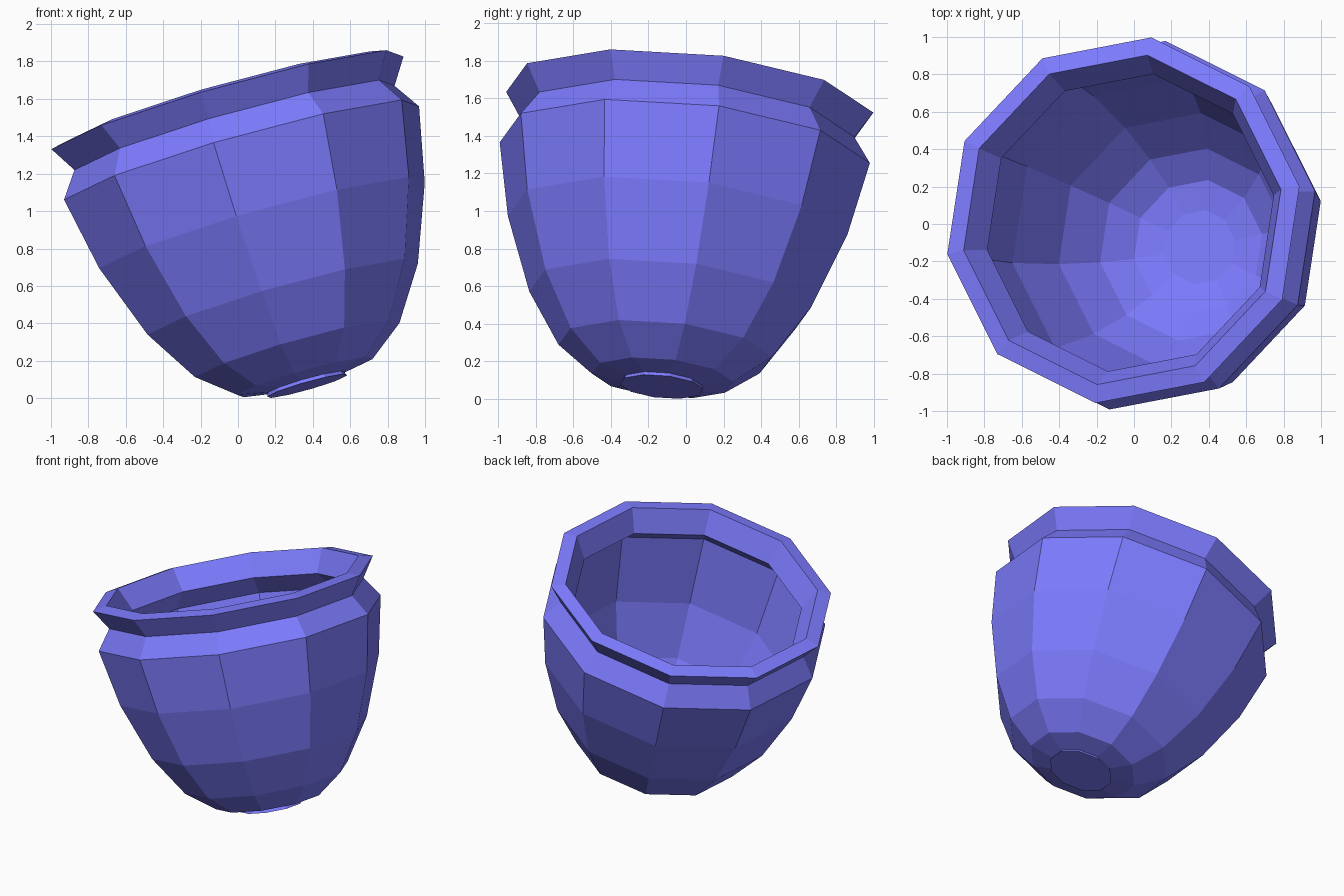
import bpy, bmesh
from math import cos, sin, tau
from mathutils import Vector, Matrix

if "Cube" in bpy.data.objects:
    bpy.data.objects.remove(bpy.data.objects["Cube"])

SIDES = 10

# Closed wall profile (radius, height along the pot axis): foot, outside, rim, inside
PROFILE = [
    (0.225, 0.0), (0.215, 0.02), (0.38, 0.05), (0.575, 0.20), (0.76, 0.485),
    (0.915, 0.895), (0.998, 1.30), (0.90, 1.44), (0.99, 1.58),
    (0.892, 1.602), (0.805, 1.44), (0.935, 1.305), (0.845, 0.80),
    (0.69, 0.43), (0.52, 0.21), (0.36, 0.10), (0.20, 0.07),
]

# Leaning frame: w is the pot axis, u points at one corner of the decagon
w = Vector((-0.270, 0.095, 0.958)).normalized()
u = Vector((0.94, 0.18, 0.245))
u = (u - w * u.dot(w)).normalized()
v = w.cross(u)
lean = Matrix((u, v, w)).transposed().to_4x4()
lean.translation = (0.37, -0.13, 0.065)

# Pot: sweep the profile around the axis
bm = bmesh.new()
rings = [[bm.verts.new((r * cos(tau * i / SIDES), r * sin(tau * i / SIDES), z))
          for i in range(SIDES)] for r, z in PROFILE]
for a, b in zip(rings, rings[1:]):
    for i in range(SIDES):
        j = (i + 1) % SIDES
        bm.faces.new((a[i], a[j], b[j], b[i]))
bm.faces.new(rings[0][::-1])   # underside of the foot
bm.faces.new(rings[-1])        # inner floor
bmesh.ops.recalc_face_normals(bm, faces=bm.faces)
bm.transform(lean)

mesh = bpy.data.meshes.new("leaning_pot")
bm.to_mesh(mesh)
bm.free()
pot = bpy.data.objects.new("leaning_pot", mesh)
bpy.context.collection.objects.link(pot)

# Flat blue-violet colour
mat = bpy.data.materials.new("blue_violet")
mat.diffuse_color = (0.205, 0.20, 1.0, 1)
mat.use_nodes = True
mat.node_tree.nodes["Principled BSDF"].inputs["Base Color"].default_value = mat.diffuse_color
mesh.materials.append(mat)
